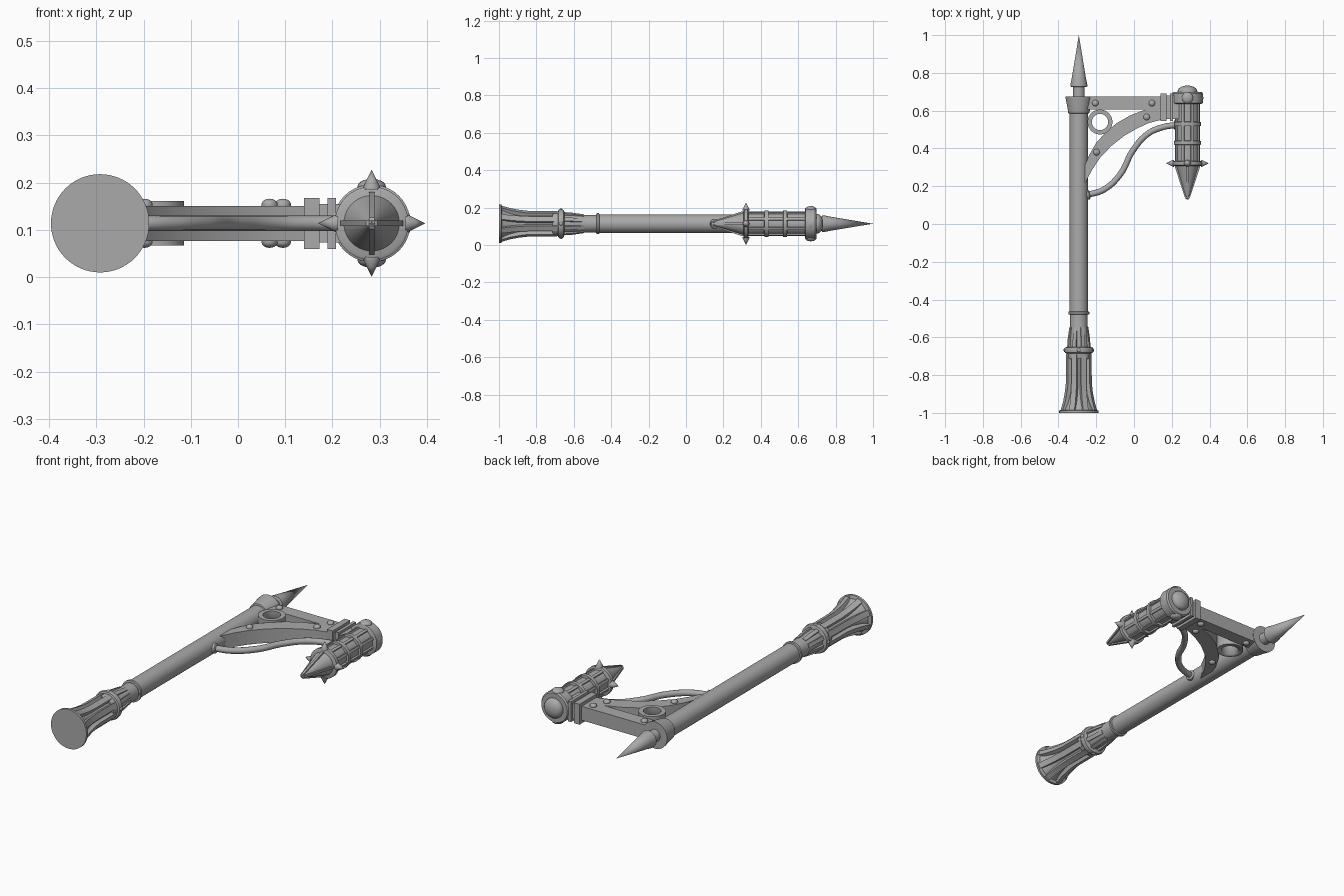
import bpy, bmesh, math
from mathutils import Vector, Matrix

if "Cube" in bpy.data.objects:
    bpy.data.objects.remove(bpy.data.objects["Cube"], do_unlink=True)

AXIS_Z = 0.114
POST, LAMP = -0.292, 0.283

metal = bpy.data.materials.new("grey metal")
metal.use_nodes = True
metal.diffuse_color = (0.4, 0.4, 0.4, 1)
metal.node_tree.nodes["Principled BSDF"].inputs["Base Color"].default_value = (0.4, 0.4, 0.4, 1)


def finish(name, bm, matrix=None):
    """Turn a bmesh into a shaded object."""
    if matrix:
        bm.transform(matrix)
    bmesh.ops.recalc_face_normals(bm, faces=bm.faces)
    mesh = bpy.data.meshes.new(name)
    bm.to_mesh(mesh)
    bm.free()
    mesh.materials.append(metal)
    ob = bpy.data.objects.new(name, mesh)
    bpy.context.collection.objects.link(ob)
    bpy.ops.object.select_all(action='DESELECT')
    ob.select_set(True)
    bpy.context.view_layer.objects.active = ob
    bpy.ops.object.shade_smooth_by_angle(angle=math.radians(32))
    return ob


def lathe(name, profile, origin, axis=(0, 1, 0), sides=40):
    """Spin (radius, height) pairs around an axis and cap open ends."""
    bm = bmesh.new()
    rings = []
    for r, h in profile:
        if r == 0:
            rings.append([bm.verts.new((0, 0, h))])
        else:
            rings.append([bm.verts.new((r * math.cos(math.tau * i / sides),
                                        r * math.sin(math.tau * i / sides), h)) for i in range(sides)])
    for a, b in zip(rings, rings[1:]):
        for i in range(sides):
            j = (i + 1) % sides
            ring = [a[i % len(a)], a[j % len(a)], b[j % len(b)], b[i % len(b)]]
            bm.faces.new(list(dict.fromkeys(ring)))
    for ring in (rings[0], rings[-1]):
        if len(ring) > 1:
            bm.faces.new(ring)
    turn = Vector((0, 0, 1)).rotation_difference(Vector(axis)).to_matrix().to_4x4()
    return finish(name, bm, Matrix.Translation(origin) @ turn)


def plate(name, outline, thickness, matrix):
    """Extrude a flat outline, centred on its own plane."""
    bm = bmesh.new()
    face = bm.faces.new([bm.verts.new((x, y, -thickness / 2)) for x, y in outline])
    new = bmesh.ops.extrude_face_region(bm, geom=[face])["geom"]
    bmesh.ops.translate(bm, vec=(0, 0, thickness), verts=[v for v in new if isinstance(v, bmesh.types.BMVert)])
    return finish(name, bm, matrix)


def box(name, x, y, z):
    outline = [(x[0], y[0]), (x[1], y[0]), (x[1], y[1]), (x[0], y[1])]
    return plate(name, outline, z[1] - z[0], Matrix.Translation((0, 0, sum(z) / 2)))


def ribs(name, cx, outline, width, count, start=0.0):
    """Radial fins around a y axis; the outline holds (radius, y) pairs."""
    for i in range(count):
        spin = Matrix.Rotation(start + math.tau * i / count, 4, 'Y')
        plate(f"{name}_{i + 1}", outline, width, Matrix.Translation((cx, 0, AXIS_Z)) @ spin)


def dome(name, origin, axis, r, height, base=0.0):
    arc = [(r * math.cos(t * math.pi / 12), base + height * math.sin(t * math.pi / 12)) for t in range(6)]
    return lathe(name, [(r, 0)] + arc + [(0, base + height)], origin, axis, 20)


def tube(name, points, radius):
    curve = bpy.data.curves.new(name, 'CURVE')
    curve.dimensions = '3D'
    curve.bevel_depth, curve.bevel_resolution = radius, 4
    spline = curve.splines.new('BEZIER')
    spline.bezier_points.add(len(points) - 1)
    for p, (x, y) in zip(spline.bezier_points, points):
        p.co = (x, y, AXIS_Z)
        p.handle_left_type = p.handle_right_type = 'AUTO'
    ob = bpy.data.objects.new(name, curve)
    bpy.context.collection.objects.link(ob)
    bpy.ops.object.select_all(action='DESELECT')
    ob.select_set(True)
    bpy.context.view_layer.objects.active = ob
    bpy.ops.object.convert(target='MESH')
    ob = bpy.context.object
    ob.data.materials.clear()
    ob.data.materials.append(metal)
    bpy.ops.object.shade_smooth_by_angle(angle=math.radians(40))


post = (POST, 0, AXIS_Z)
lamp = (LAMP, 0, AXIS_Z)

# Post: foot, core, collars, shaft, capital and finial
lathe("foot_plate", [(0.104, -1), (0.104, -0.988), (0.094, -0.984)], post, sides=64)
lathe("foot_core", [(0.088, -0.986), (0.07, -0.95), (0.056, -0.9), (0.052, -0.86), (0.052, -0.68)], post)
ribs("foot_rib", POST, [(0.03, -0.986), (0.098, -0.986), (0.084, -0.94), (0.074, -0.89), (0.068, -0.84),
                        (0.067, -0.69), (0.03, -0.69)], 0.03, 8, math.pi / 8)
lathe("foot_band", [(0.062, -0.715), (0.066, -0.705), (0.066, -0.68)], post)
lathe("foot_collar", [(0.066, -0.685), (0.074, -0.681), (0.077, -0.668), (0.074, -0.655), (0.062, -0.65)], post)
lathe("tapered_sleeve", [(0.054, -0.655), (0.052, -0.6), (0.047, -0.54), (0.046, -0.48)], post)
ribs("sleeve_rib", POST, [(0.03, -0.655), (0.063, -0.655), (0.06, -0.61), (0.05, -0.545), (0.03, -0.545)],
     0.02, 8, math.pi / 8)
lathe("sleeve_ring", [(0.05, -0.479), (0.056, -0.477), (0.056, -0.465), (0.05, -0.463)], post)
lathe("shaft", [(0.049, -0.48), (0.049, 0.6)], post)
lathe("capital", [(0.05, 0.585), (0.056, 0.587), (0.06, 0.615), (0.069, 0.66), (0.071, 0.676)], post)
lathe("finial_neck", [(0.031, 0.67), (0.031, 0.732)], post, sides=24)
lathe("finial_spike", [(0.038, 0.725), (0.045, 0.728), (0.045, 0.736), (0.038, 0.77), (0, 1)], post, sides=32)
for i in range(4):
    d = Vector((math.cos(i * math.pi / 2), 0, math.sin(i * math.pi / 2)))
    dome(f"collar_stud_{i + 1}", Vector((POST, -0.668, AXIS_Z)) + d * 0.072, d, 0.011, 0.009)

# Bracket: top bar, curved brace, ring and studs
bar_z = (AXIS_Z - 0.037, AXIS_Z + 0.037)
box("top_bar", (-0.26, 0.15), (0.605, 0.674), bar_z)
upper = [(-0.26, 0.31), (-0.24, 0.36), (-0.2, 0.43), (-0.15, 0.485), (-0.09, 0.535), (-0.02, 0.575), (0.06, 0.606), (0.15, 0.615)]
lower = [(0.15, 0.553), (0.08, 0.535), (0.02, 0.508), (-0.05, 0.468), (-0.12, 0.413), (-0.18, 0.35), (-0.22, 0.29), (-0.26, 0.215)]
plate("curved_brace", upper + lower, 0.074, Matrix.Translation((0, 0, AXIS_Z)))
lathe("bracket_ring", [(0.043, -0.047), (0.066, -0.047), (0.066, 0.047), (0.043, 0.047), (0.043, -0.047)],
      (-0.18, 0.54, AXIS_Z))
ring = bpy.data.objects["bracket_ring"]
# Open the ring and stand its axis upright
bm = bmesh.new()
bm.from_mesh(ring.data)
bmesh.ops.delete(bm, geom=[f for f in bm.faces if len(f.verts) > 4], context='FACES_ONLY')
bmesh.ops.remove_doubles(bm, verts=bm.verts, dist=0.0001)
centre = Matrix.Translation((-0.18, 0.54, AXIS_Z))
bm.transform(centre @ Matrix.Rotation(math.pi / 2, 4, 'X') @ centre.inverted())
bmesh.ops.recalc_face_normals(bm, faces=bm.faces)
bm.to_mesh(ring.data)
bm.free()
for i, (x, y) in enumerate([(-0.205, 0.64), (0.095, 0.64), (0.067, 0.566), (-0.198, 0.38)]):
    for side, name in ((1, "upper"), (-1, "lower")):
        dome(f"{name}_stud_{i + 1}", (x, y, AXIS_Z + side * 0.036), (0, 0, side), 0.017, 0.012, 0.004)

# Joint plates between bracket and lamp
for name, x, y, half in (("joint_plate_inner", (0.14, 0.173), (0.545, 0.692), 0.054),
                         ("joint_spacer", (0.17, 0.192), (0.557, 0.68), 0.041),
                         ("joint_plate_outer", (0.19, 0.207), (0.545, 0.692), 0.054),
                         ("joint_block", (0.2, 0.25), (0.557, 0.68), 0.041)):
    box(name, x, y, (AXIS_Z - half, AXIS_Z + half))

# Bent feed pipe
tube("feed_pipe", [(-0.255, 0.152), (-0.16, 0.182), (-0.075, 0.26), (-0.005, 0.39),
                   (0.07, 0.475), (0.15, 0.512), (0.23, 0.525)], 0.016)
lathe("pipe_socket", [(0.026, 0), (0.026, 0.012), (0.02, 0.016)], (-0.25, 0.154, AXIS_Z), (1, 0.2, 0), 24)
lathe("pipe_end_socket", [(0.024, 0), (0.024, 0.014)], (0.212, 0.524, AXIS_Z), (1, 0, 0), 24)

# Lamp: cap, cage, flange and pointed tip
lathe("lamp_cap", [(0.074, 0.636), (0.082, 0.64), (0.082, 0.69), (0.076, 0.698)], lamp)
dome("cap_dome", (LAMP, 0.695, AXIS_Z), (0, 1, 0), 0.052, 0.03, 0.008)
for i, d in enumerate([(0, 0, 1), (0, 0, -1), (1, 0, 0)]):
    dome(f"cap_boss_{i + 1}", Vector((LAMP, 0.667, AXIS_Z)) + Vector(d) * (0.07 if d[2] else 0.06), d, 0.03, 0.016, 0.008)
lathe("lamp_body", [(0.06, 0.32), (0.06, 0.64)], lamp)
ribs("lamp_bar", LAMP, [(0.04, 0.33), (0.068, 0.33), (0.068, 0.64), (0.04, 0.64)], 0.014, 8, math.pi / 8)
for i, y in enumerate((0.43, 0.53)):
    lathe(f"lamp_band_{i + 1}", [(0.06, y - 0.012), (0.072, y - 0.01), (0.072, y + 0.01), (0.06, y + 0.012)], lamp)
lathe("lamp_flange", [(0.07, 0.308), (0.078, 0.312), (0.078, 0.33), (0.07, 0.334)], lamp)
for i in range(4):
    d = Vector((math.cos(i * math.pi / 2), 0, math.sin(i * math.pi / 2)))
    lathe(f"flange_spike_{i + 1}", [(0.018, 0), (0.018, 0.006), (0.011, 0.02), (0, 0.042)],
          Vector((LAMP, 0.321, AXIS_Z)) + d * 0.0715, d, 16)
lathe("lamp_tip", [(0.06, 0.312), (0.01, 0.145), (0, 0.138)], lamp)
ribs("tip_rib", LAMP, [(0, 0.315), (0.066, 0.315), (0.066, 0.3), (0.012, 0.136), (0, 0.13)], 0.012, 4)
